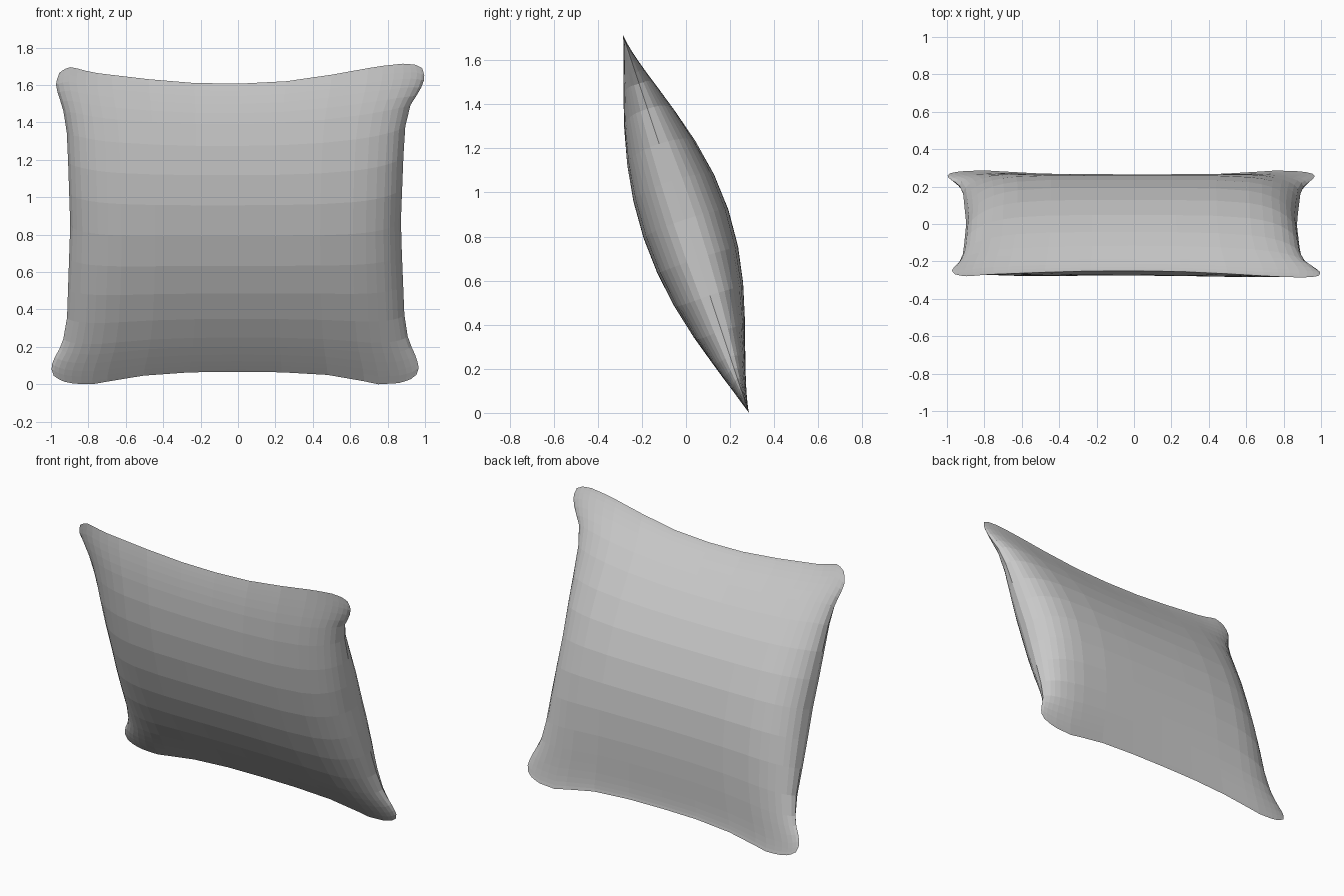
import bpy, bmesh, math
from mathutils import Vector

if "Cube" in bpy.data.objects:
    bpy.data.objects.remove(bpy.data.objects["Cube"])

TILT = math.atan2(0.57, 1.71)
MID = 0.857
THICK = 0.203
HALF_W, HALF_H = 0.88, 0.77     # plain rectangle inside the wavy seam
FALLOFF = 7                     # how closely the waviness hugs the seam

# Seam outline as seen from the front (x, z), one list per edge
BOTTOM = [(-0.985, 0.045), (-0.94, 0.016), (-0.87, 0.002), (-0.78, 0.0), (-0.6, 0.032), (-0.4, 0.062),
          (0, 0.067), (0.4, 0.062), (0.6, 0.032), (0.75, 0.0), (0.87, 0.007), (0.925, 0.028), (0.955, 0.052)]
TOP = [(-0.955, 1.665), (-0.93, 1.685), (-0.89, 1.697), (-0.78, 1.667), (-0.5, 1.633), (-0.25, 1.611),
       (0, 1.607), (0.25, 1.619), (0.5, 1.655), (0.75, 1.700), (0.89, 1.715), (0.95, 1.708), (0.985, 1.69)]
LEFT = [(-0.985, 0.045), (-1.0, 0.09), (-0.985, 0.135), (-0.94, 0.215), (-0.915, 0.33), (-0.897, 0.85),
        (-0.913, 1.33), (-0.935, 1.47), (-0.965, 1.56), (-0.975, 1.61), (-0.955, 1.665)]
RIGHT = [(0.955, 0.052), (0.967, 0.09), (0.955, 0.14), (0.91, 0.24), (0.89, 0.36), (0.87, 0.85),
         (0.89, 1.36), (0.92, 1.49), (0.975, 1.575), (1.0, 1.64), (0.985, 1.69)]


def sample(points, t):
    """Point at fraction t of the length of a polyline."""
    pts = [Vector(p) for p in points]
    lengths = [(b - a).length for a, b in zip(pts, pts[1:])]
    d = t * sum(lengths)
    for a, b, l in zip(pts, pts[1:], lengths):
        if d <= l:
            return a.lerp(b, d / l)
        d -= l
    return pts[-1]


def rect(u, v):
    return Vector((u * HALF_W, MID + v * HALF_H))


def seam_point(u, v):
    """Rectangle point, pulled to the wavy outline near the edges."""
    s, t = (u + 1) / 2, (v + 1) / 2
    wl, wr, wb, wt = [k ** FALLOFF for k in (1 - s, s, 1 - t, t)]
    p = rect(u, v)
    p += wb * (sample(BOTTOM, s) - rect(u, -1)) + wt * (sample(TOP, s) - rect(u, 1))
    p += wl * (sample(LEFT, t) - rect(-1, v)) + wr * (sample(RIGHT, t) - rect(1, v))
    for wx, x, edge_b, edge_t in ((wl, -1, BOTTOM[0], TOP[0]), (wr, 1, BOTTOM[-1], TOP[-1])):
        p -= wx * wb * (Vector(edge_b) - rect(x, -1))
        p -= wx * wt * (Vector(edge_t) - rect(x, 1))
    return p


def mirrored(half):
    return [-h for h in reversed(half[1:])] + half


cols = mirrored([0, 0.25, 0.5, 0.7, 0.78, 0.84, 0.89, 0.93, 0.96, 0.985, 1])
rows = mirrored([0, 0.21, 0.41, 0.6, 0.74, 0.81, 0.87, 0.92, 0.955, 0.98, 1])

# Two puffed sheets joined along the seam, leaning forward
bm = bmesh.new()
for side, taper in ((-1, 1.0), (1, 1.25)):
    grid = []
    for v in rows:
        line = []
        for u in cols:
            p = seam_point(u, v)
            puff = side * THICK * (1 - v * v) ** taper * (1 - abs(u) ** 6) ** 0.55
            h = (p.y - MID) / math.cos(TILT)
            line.append(bm.verts.new((p.x,
                                      -h * math.sin(TILT) + puff * math.cos(TILT),
                                      MID + h * math.cos(TILT) + puff * math.sin(TILT))))
        grid.append(line)
    for a, b in zip(grid, grid[1:]):
        for i in range(len(cols) - 1):
            bm.faces.new((a[i], a[i + 1], b[i + 1], b[i]))
bmesh.ops.remove_doubles(bm, verts=bm.verts, dist=0.0005)
bmesh.ops.recalc_face_normals(bm, faces=bm.faces)
mesh = bpy.data.meshes.new("pillow")
bm.to_mesh(mesh)
bm.free()
pillow = bpy.data.objects.new("pillow", mesh)
bpy.context.collection.objects.link(pillow)
